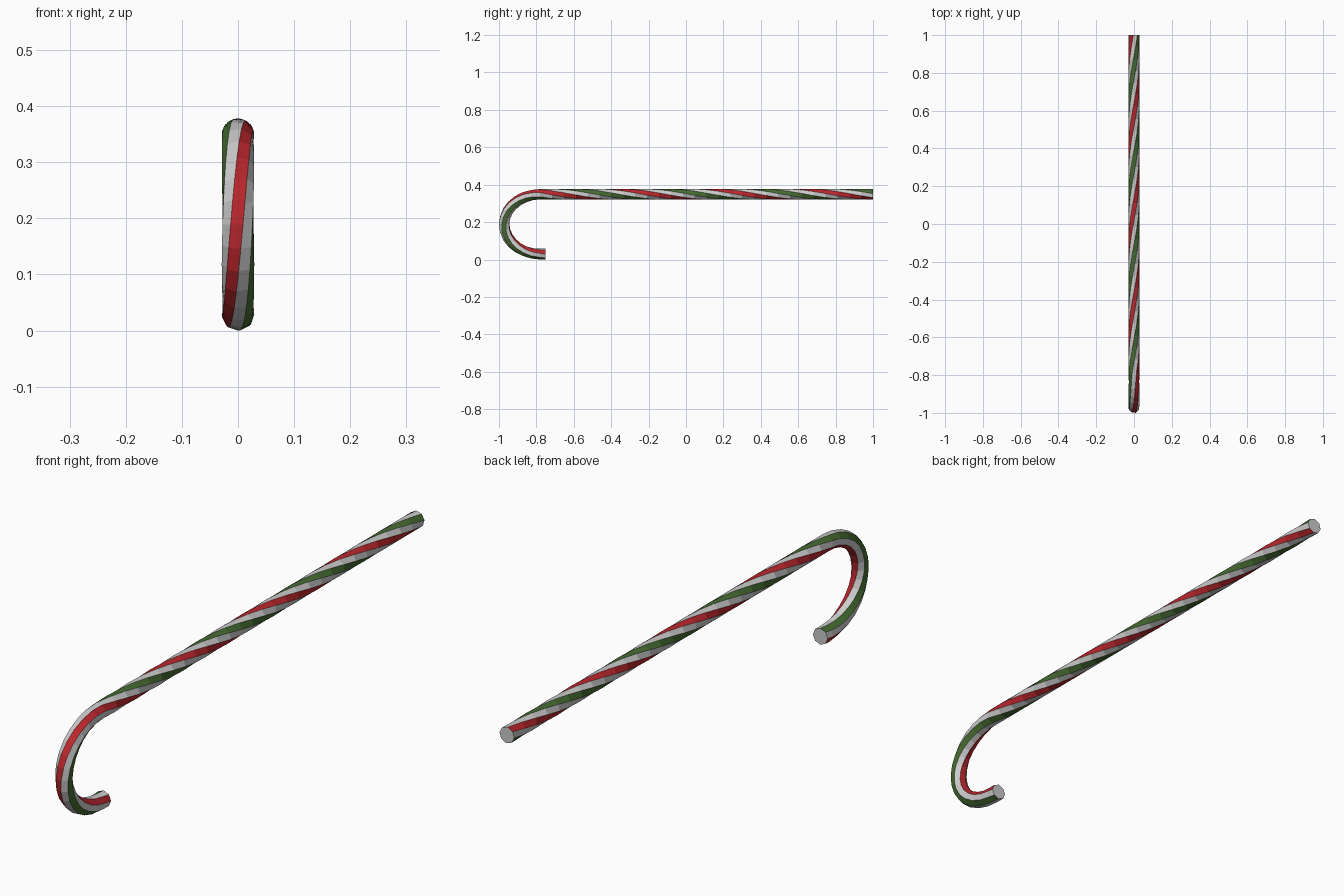
import bpy, bmesh
from math import sin, cos, pi, radians
from mathutils import Vector

if "Cube" in bpy.data.objects:
    bpy.data.objects.remove(bpy.data.objects["Cube"])

SIDES = 8
RADIUS = 0.029
SHAFT_Z = 0.35
HOOK_Y, HOOK_Z = -0.78, 0.19       # centre of the hook's half ellipse
HOOK_W, HOOK_H = 0.192, 0.16

# Path: (y, z, outward normal direction in yz, stripe twist in degrees)
path = []
N_SHAFT, N_HOOK = 28, 14
for i in range(N_SHAFT):
    y = 1.0 + (HOOK_Y - 1.0) * i / N_SHAFT
    path.append((y, SHAFT_Z, 0.0, 1.0, 360 * (y - 0.08)))
start = 360 * (HOOK_Y - 0.08)
for i in range(N_HOOK + 1):
    f = i / N_HOOK
    a = pi * f
    n = Vector((-sin(a) / HOOK_W, cos(a) / HOOK_H)).normalized()
    path.append((HOOK_Y - HOOK_W * sin(a), HOOK_Z + HOOK_H * cos(a),
                 n.x, n.y, start - 110 * f))
path.append((-0.75, HOOK_Z - HOOK_H, 0.0, -1.0, start - 118))


def material(name, color):
    m = bpy.data.materials.new(name)
    m.diffuse_color = (*color, 1)
    m.use_nodes = True
    m.node_tree.nodes["Principled BSDF"].inputs["Base Color"].default_value = m.diffuse_color
    return m


# Twisted eight-sided tube, one stripe per facet
bm = bmesh.new()
rings = []
for y, z, ny, nz, twist in path:
    ring = []
    for k in range(SIDES):
        t = radians(twist) + (k - 0.5) * 2 * pi / SIDES
        out = RADIUS * cos(t)
        ring.append(bm.verts.new((RADIUS * sin(t), y + out * ny, z + out * nz)))
    rings.append(ring)

stripe = [1, 0, 2, 0]              # red, white, green, white
for a, b in zip(rings, rings[1:]):
    for k in range(SIDES):
        j = (k + 1) % SIDES
        face = bm.faces.new((a[k], a[j], b[j], b[k]))
        face.material_index = stripe[k % 4]

# End caps
bm.faces.new(rings[0])
bm.faces.new(rings[-1])
bmesh.ops.recalc_face_normals(bm, faces=bm.faces)

# Rest on the ground
low = min(v.co.z for v in bm.verts)
bmesh.ops.translate(bm, verts=bm.verts, vec=(0, 0, -low))

mesh = bpy.data.meshes.new("striped_cane")
bm.to_mesh(mesh)
bm.free()
for m in (material("white", (0.8, 0.8, 0.8)),
          material("red", (0.5, 0.02, 0.025)),
          material("green", (0.06, 0.15, 0.03))):
    mesh.materials.append(m)
cane = bpy.data.objects.new("striped_cane", mesh)
bpy.context.collection.objects.link(cane)
